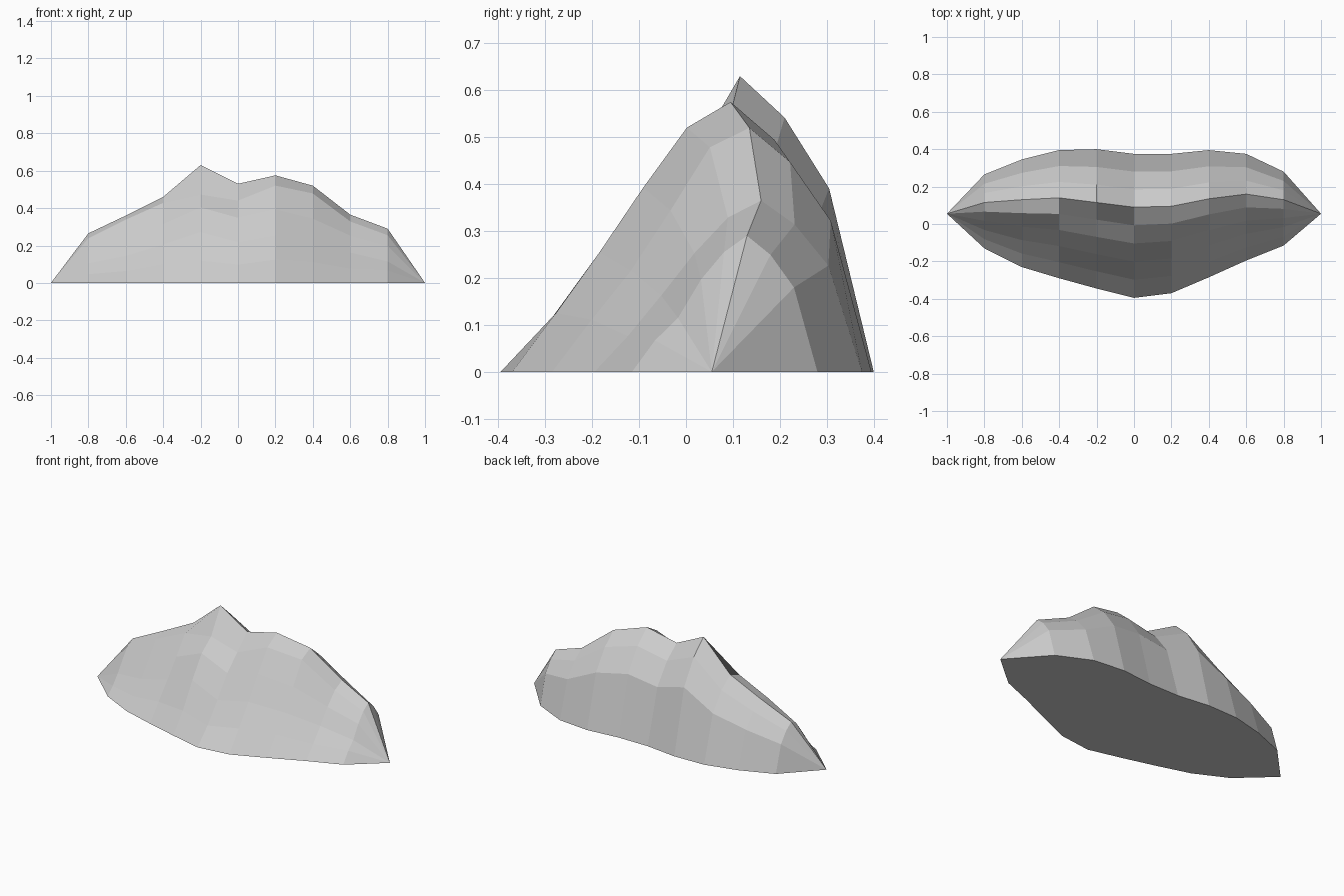
import bpy, bmesh, random

cube = bpy.data.objects.get("Cube")
if cube:
    bpy.data.objects.remove(cube)

random.seed(4)

stone = bpy.data.materials.new("stone grey")
stone.use_nodes = True
stone.diffuse_color = (0.6, 0.6, 0.6, 1)
stone.node_tree.nodes["Principled BSDF"].inputs["Base Color"].default_value = (0.6, 0.6, 0.6, 1)

# Cross-sections every 0.2 along x: front foot y, ridge y, back foot y, ridge z, shoulder ratio
SECTIONS = [
    (-0.13, 0.115, 0.265, 0.265, 0.90),
    (-0.23, 0.13, 0.345, 0.36, 0.94),
    (-0.29, 0.14, 0.395, 0.46, 0.93),
    (-0.345, 0.115, 0.40, 0.63, 0.75),
    (-0.395, 0.09, 0.375, 0.53, 0.83),
    (-0.37, 0.095, 0.375, 0.575, 0.905),
    (-0.285, 0.135, 0.395, 0.52, 0.92),
    (-0.195, 0.16, 0.375, 0.365, 0.90),
    (-0.115, 0.13, 0.28, 0.29, 0.88),
]
FRONT_RATIOS = (0, 0.2, 0.43, 0.67)
BACK_RATIOS = (0.86, 0.62, 0)

bm = bmesh.new()


def section(index, front, ridge, back, top, shoulder):
    """One ring of points from the front foot over the ridge to the back foot."""
    x = -0.8 + 0.2 * index
    ratios = FRONT_RATIOS + (shoulder,)
    ring = []
    for i, ratio in enumerate(ratios):
        rough = random.uniform(-0.012, 0.012) if 0 < i < 4 else 0
        z = top * min(ratio, shoulder - 0.1 * (4 - i)) if i else 0
        ring.append((x, front + (ridge - front) * i / len(ratios), z + rough))
    ring.append((x, ridge, top))
    for i, ratio in enumerate(BACK_RATIOS, 1):
        ring.append((x, ridge + (back - ridge) * i / len(BACK_RATIOS), top * ratio))
    return [bm.verts.new(p) for p in ring]


# Slopes, tapering to a point at each end
rings = [section(i, *s) for i, s in enumerate(SECTIONS)]
count = len(rings[0])
tips = [bm.verts.new((x, 0.055, 0)) for x in (-1, 1)]
for a, b in zip(rings, rings[1:]):
    for i in range(count - 1):
        bm.faces.new((a[i], b[i], b[i + 1], a[i + 1]))
for tip, ring in zip(tips, (rings[0], rings[-1])):
    for i in range(count - 1):
        bm.faces.new((tip, ring[i], ring[i + 1]))

# Flat underside
bm.faces.new([tips[0]] + [r[0] for r in rings] + [tips[1]] + [r[-1] for r in reversed(rings)])
bmesh.ops.recalc_face_normals(bm, faces=bm.faces)

mesh = bpy.data.meshes.new("rocky_ridge")
bm.to_mesh(mesh)
bm.free()
mesh.materials.append(stone)
bpy.context.collection.objects.link(bpy.data.objects.new("rocky_ridge", mesh))
